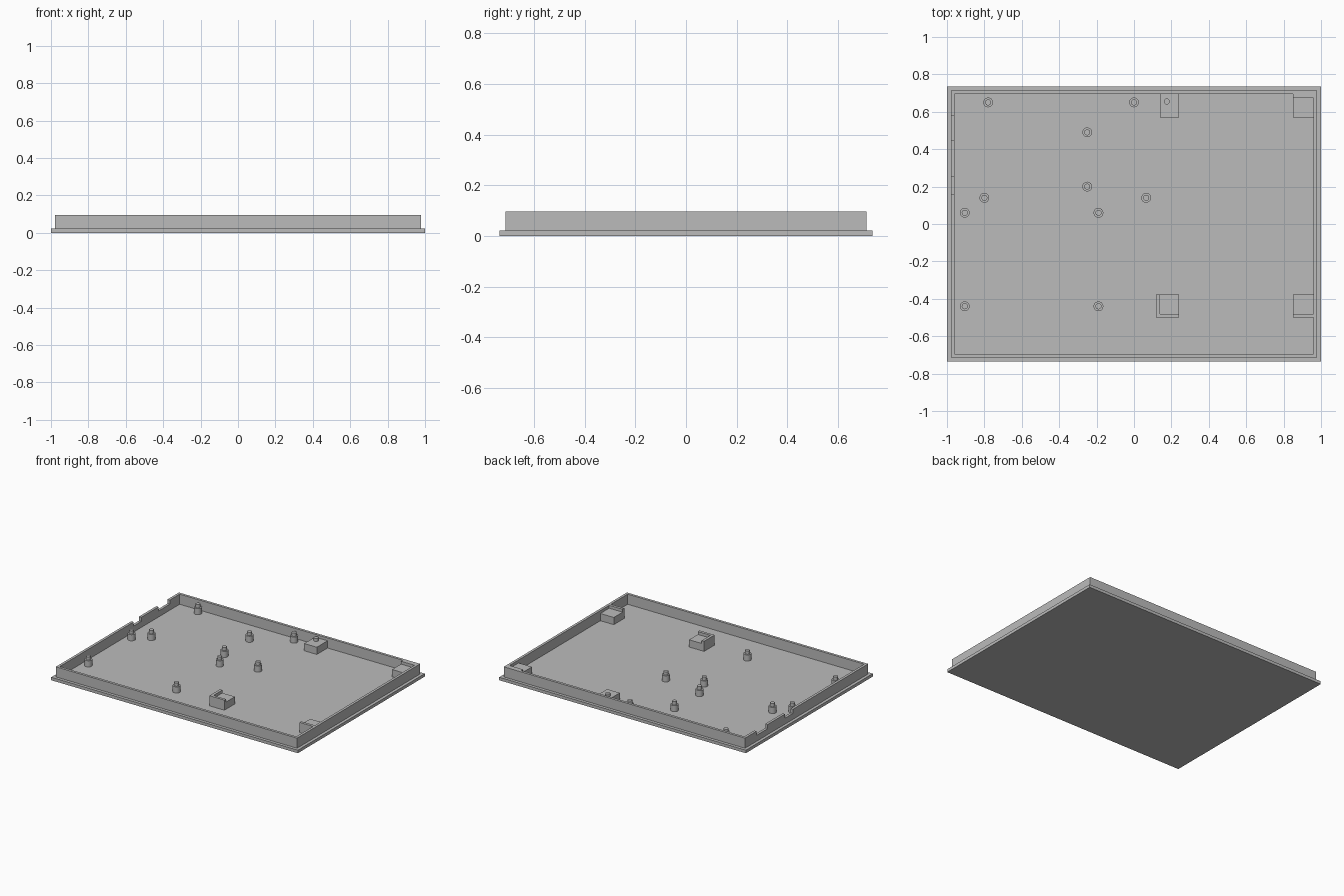
import bpy, bmesh, math
from mathutils import Matrix, Vector

if "Cube" in bpy.data.objects:
    bpy.data.objects.remove(bpy.data.objects["Cube"], do_unlink=True)

grey = bpy.data.materials.new("plain grey")
grey.use_nodes = True
colour = (0.5, 0.5, 0.5, 1)
grey.diffuse_color = colour
grey.node_tree.nodes["Principled BSDF"].inputs["Base Color"].default_value = colour

FLOOR, LEDGE, TOP = 0.022, 0.075, 0.096
OUT_X, OUT_Y = 0.978, 0.713
IN_X, IN_Y = 0.959, 0.694


def finish(bm, name, smooth=False):
    bmesh.ops.recalc_face_normals(bm, faces=bm.faces)
    mesh = bpy.data.meshes.new(name)
    bm.to_mesh(mesh)
    bm.free()
    mesh.materials.append(grey)
    ob = bpy.data.objects.new(name, mesh)
    bpy.context.collection.objects.link(ob)
    if smooth:
        bpy.ops.object.select_all(action='DESELECT')
        ob.select_set(True)
        bpy.context.view_layer.objects.active = ob
        bpy.ops.object.shade_smooth_by_angle(angle=math.radians(30))
    return ob


def extrude(name, points, direction):
    """Closed outline pushed along a direction."""
    bm = bmesh.new()
    face = bm.faces.new([bm.verts.new(p) for p in points])
    moved = bmesh.ops.extrude_face_region(bm, geom=[face], use_keep_orig=True)
    verts = [g for g in moved["geom"] if isinstance(g, bmesh.types.BMVert)]
    bmesh.ops.translate(bm, verts=verts, vec=Vector(direction))
    return finish(bm, name)


def box(name, x0, x1, y0, y1, z0, z1):
    outline = [(x0, y0, z0), (x1, y0, z0), (x1, y1, z0), (x0, y1, z0)]
    return extrude(name, outline, (0, 0, z1 - z0))


def turned(name, x, y, profile, steps=32):
    """Radius and height profile spun about a vertical axis."""
    bm = bmesh.new()
    verts = [bm.verts.new((r, 0, z)) for r, z in profile]
    edges = [bm.edges.new(pair) for pair in zip(verts, verts[1:])]
    bmesh.ops.spin(bm, geom=verts + edges, cent=(0, 0, 0), axis=(0, 0, 1),
                   angle=2 * math.pi, steps=steps)
    bmesh.ops.remove_doubles(bm, verts=bm.verts, dist=0.0001)
    bmesh.ops.transform(bm, matrix=Matrix.Translation((x, y, 0)), verts=bm.verts)
    return finish(bm, name, smooth=True)


# Base plate with a lip around the walls
box("base_plate", -1, 1, -0.735, 0.735, 0, FLOOR)

# Walls
box("front_wall", -OUT_X, OUT_X, -OUT_Y, -IN_Y, FLOOR, TOP)
box("back_wall", -OUT_X, OUT_X, IN_Y, OUT_Y, FLOOR, TOP)
box("left_wall", IN_X, OUT_X, -IN_Y, IN_Y, FLOOR, TOP)

# Right wall with two cable notches in its top edge
outline = [(-IN_Y, FLOOR), (-IN_Y, TOP)]
for start, end in ((0.16, 0.25), (0.45, 0.58)):
    low = TOP - 0.03
    outline += [(start, TOP), (start, low), (end, low), (end, TOP)]
outline += [(IN_Y, TOP), (IN_Y, FLOOR)]
extrude("right_wall", [(-OUT_X, y, z) for y, z in outline], (OUT_X - IN_X, 0, 0))

# Standoff posts with locating pins
POST = [(0, FLOOR), (0.026, FLOOR), (0.026, 0.067), (0.016, 0.067), (0.016, 0.091), (0, 0.091)]
posts = [(-0.78, 0.65), (0, 0.65), (-0.25, 0.49), (-0.25, 0.2), (-0.8, 0.14),
         (0.065, 0.14), (-0.905, 0.06), (-0.19, 0.06), (-0.905, -0.44), (-0.19, -0.44)]
for i, (x, y) in enumerate(posts, 1):
    turned(f"standoff_post_{i}", x, y, POST)

# Back support block with a pin
box("back_support", 0.138, 0.24, 0.57, IN_Y, FLOOR, LEDGE)
turned("back_support_pin", 0.175, 0.655, [(0, LEDGE), (0.016, LEDGE), (0.016, TOP), (0, TOP)])

# Middle support block with a raised corner rim
box("middle_support", 0.138, 0.24, -0.48, -0.378, FLOOR, LEDGE)
box("middle_support_front_rim", 0.118, 0.24, -0.5, -0.48, FLOOR, TOP)
box("middle_support_side_rim", 0.118, 0.138, -0.48, -0.378, FLOOR, TOP)

# Side support blocks against the left wall
box("front_side_support", 0.85, IN_X, -0.48, -0.378, FLOOR, LEDGE)
box("front_side_support_rim", 0.85, IN_X, -0.5, -0.48, FLOOR, TOP)
box("back_corner_support", 0.85, IN_X, 0.57, 0.674, FLOOR, LEDGE)
box("back_corner_support_rim", 0.85, IN_X, 0.674, IN_Y, FLOOR, TOP)
